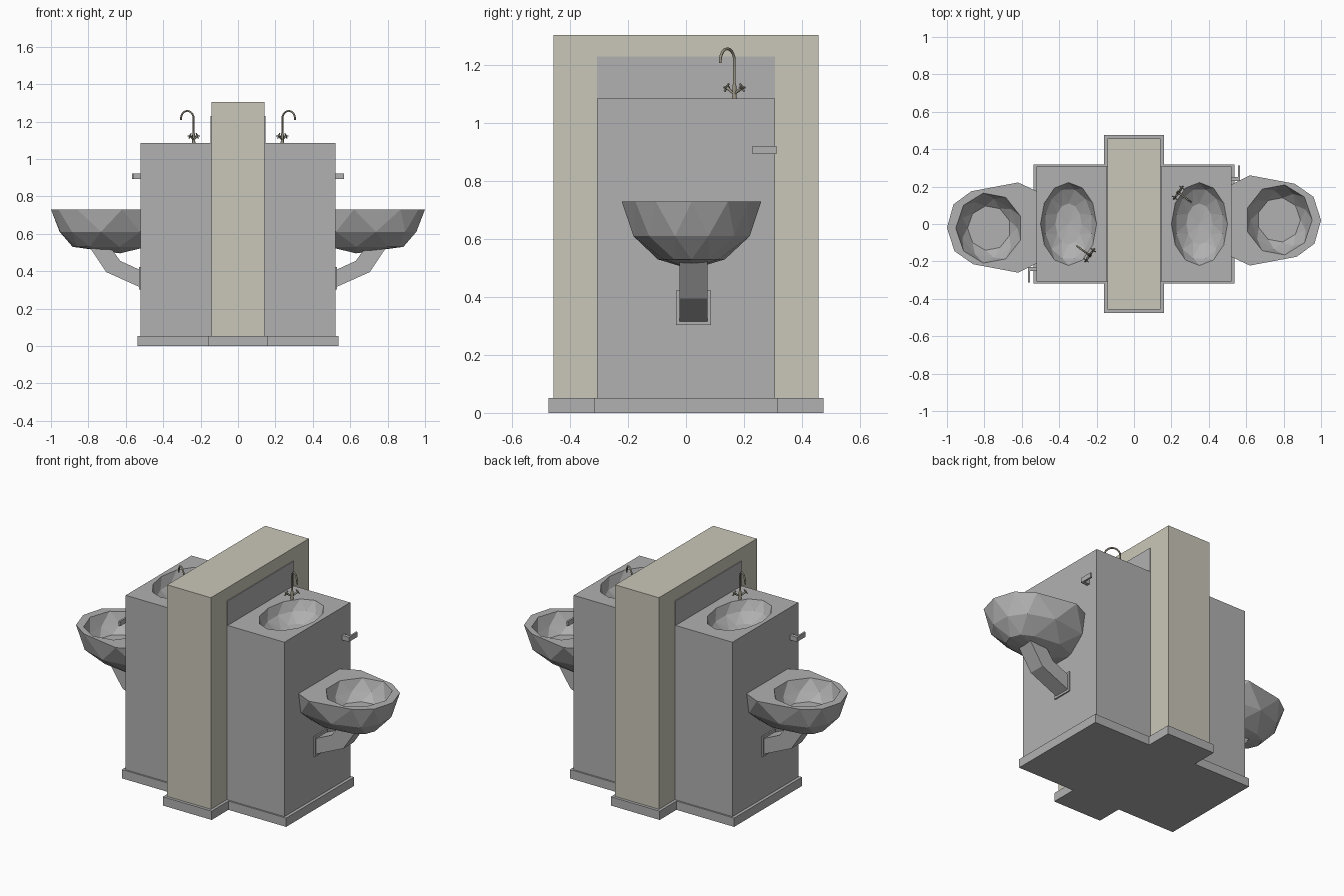
import bpy, bmesh, math
from mathutils import Vector, Matrix

cube = bpy.data.objects.get("Cube")
if cube:
    bpy.data.objects.remove(cube, do_unlink=True)


def material(name, rgb):
    m = bpy.data.materials.new(name)
    m.use_nodes = True
    m.diffuse_color = (*rgb, 1)
    m.node_tree.nodes["Principled BSDF"].inputs["Base Color"].default_value = (*rgb, 1)
    return m


GREY = material("grey stone", (0.44, 0.44, 0.44))
CREAM = material("cream wall", (0.59, 0.57, 0.48))
METAL = material("tap metal", (0.30, 0.28, 0.22))


def finish(name, bm, mat):
    bmesh.ops.recalc_face_normals(bm, faces=bm.faces[:])
    mesh = bpy.data.meshes.new(name)
    bm.to_mesh(mesh)
    bm.free()
    mesh.materials.append(mat)
    ob = bpy.data.objects.new(name, mesh)
    bpy.context.collection.objects.link(ob)
    return ob


def prism(name, profile, axis, lo, hi, mat):
    """Extrude a 2D profile along y or z."""
    place = (lambda p, d: (p[0], d, p[1])) if axis == "y" else (lambda p, d: (p[0], p[1], d))
    bm = bmesh.new()
    a = [bm.verts.new(place(p, lo)) for p in profile]
    b = [bm.verts.new(place(p, hi)) for p in profile]
    bm.faces.new(a)
    bm.faces.new(b)
    for i in range(len(a)):
        j = (i + 1) % len(a)
        bm.faces.new((a[i], a[j], b[j], b[i]))
    return finish(name, bm, mat)


def box(name, x, y, z, mat):
    return prism(name, [(x[0], y[0]), (x[1], y[0]), (x[1], y[1]), (x[0], y[1])], "z", *z, mat)


def ring(bm, points, z):
    return [bm.verts.new((x, y, z)) for x, y in points]


def facet(bm, a, b):
    """Join two rings with triangles, the second being half a step on."""
    n = len(a)
    for i in range(n):
        j = (i + 1) % n
        bm.faces.new((a[i], a[j], b[i]))
        bm.faces.new((b[i], a[j], b[j]))


def fan(bm, a, tip):
    t = bm.verts.new(tip)
    for i in range(len(a)):
        bm.faces.new((a[i], a[(i + 1) % len(a)], t))


def oval(cx, cy, rx, ry, n, start=0.0):
    """Clockwise oval, starting at the given angle in steps."""
    angles = [-(i + start) * math.tau / n for i in range(n)]
    return [(cx + rx * math.cos(t), cy + ry * math.sin(t)) for t in angles]


def scaled(points, cx, cy, sx, sy):
    return [(cx + (x - cx) * sx, cy + (y - cy) * sy) for x, y in points]


def cabinet():
    # Square body whose top is cut by a faceted oval basin
    bm = bmesh.new()
    corners = [(0.13, -0.308), (0.52, -0.308), (0.52, 0.308), (0.13, 0.308)]
    low, top = ring(bm, corners, 0.04), ring(bm, corners, 1.085)
    bm.faces.new(low)
    for i in range(4):
        j = (i + 1) % 4
        bm.faces.new((low[i], low[j], top[j], top[i]))
    n = 12
    rim = ring(bm, oval(0.35, 0, 0.15, 0.222, n), 1.085)
    edges = []
    for loop in (top, rim):
        for i in range(len(loop)):
            pair = (loop[i], loop[(i + 1) % len(loop)])
            edges.append(bm.edges.get(pair) or bm.edges.new(pair))
    bmesh.ops.triangle_fill(bm, edges=edges, use_beauty=True)
    wall = ring(bm, oval(0.35, 0, 0.128, 0.19, n, 0.5), 1.03)
    floor = ring(bm, oval(0.35, 0, 0.07, 0.11, n, 1), 0.985)
    facet(bm, rim, wall)
    facet(bm, wall, floor)
    fan(bm, floor, (0.35, 0, 0.975))
    return finish("cabinet", bm, GREY)


def bowl():
    # Faceted wall-hung bowl, its back hidden in the cabinet
    outline = [(0.40, 0.15), (0.62, 0.26), (0.86, 0.215), (0.96, 0.145), (1.0, 0.02),
               (0.965, -0.105), (0.87, -0.175), (0.62, -0.222), (0.40, -0.12)]
    n = len(outline)
    mids = [((p[0] + q[0]) / 2, (p[1] + q[1]) / 2)
            for p, q in zip(outline, outline[1:] + outline[:1])]
    bm = bmesh.new()
    rim = ring(bm, outline, 0.73)
    belly = ring(bm, scaled(mids, 0.66, 0.018, 0.91, 0.92), 0.61)
    base = ring(bm, scaled(outline[1:] + outline[:1], 0.66, 0.018, 0.66, 0.48), 0.53)
    facet(bm, rim, belly)
    facet(bm, belly, base)
    fan(bm, base, (0.63, 0.018, 0.495))
    # Rim and hollow
    lip = ring(bm, oval(0.775, 0.022, 0.178, 0.19, n, -4), 0.73)
    for i in range(n):
        j = (i + 1) % n
        bm.faces.new((rim[i], rim[j], lip[j], lip[i]))
    inner = ring(bm, oval(0.775, 0.022, 0.152, 0.16, n, -3.5), 0.665)
    floor = ring(bm, oval(0.775, 0.022, 0.115, 0.12, n, -3), 0.62)
    facet(bm, lip, inner)
    facet(bm, inner, floor)
    bm.faces.new(floor)
    return finish("bowl", bm, GREY)


def tube(name, points, radii):
    """Round rod through the points, with one radius per point."""
    curve = bpy.data.curves.new(name, "CURVE")
    curve.dimensions = "3D"
    curve.bevel_depth = 1.0
    curve.bevel_resolution = 1
    curve.use_fill_caps = True
    spline = curve.splines.new("POLY")
    spline.points.add(len(points) - 1)
    for sp, p, r in zip(spline.points, points, radii):
        sp.co = (*p, 1)
        sp.radius = r
    temp = bpy.data.objects.new(name, curve)
    bpy.context.collection.objects.link(temp)
    bpy.context.view_layer.update()
    deps = bpy.context.evaluated_depsgraph_get()
    mesh = bpy.data.meshes.new_from_object(temp.evaluated_get(deps))
    bpy.data.objects.remove(temp, do_unlink=True)
    mesh.materials.clear()
    mesh.materials.append(METAL)
    for f in mesh.polygons:
        f.use_smooth = len(f.vertices) == 4
    ob = bpy.data.objects.new(name, mesh)
    bpy.context.collection.objects.link(ob)
    return ob


def tap():
    foot = Vector((0.237, 0.167, 1.083))
    forward = Vector((0.81, -0.58, 0))
    side = Vector((0.58, 0.81, 0))
    up = Vector((0, 0, 1))
    r = 0.042
    # Flared foot, straight stem and swan-neck spout
    path = [foot, foot + up * 0.012, foot + up * 0.045, foot + up * 0.055]
    for i in range(11):
        t = math.pi * i / 10
        path.append(foot + up * (0.132 + r * math.sin(t)) + forward * r * (1 - math.cos(t)))
    path.append(path[-1] - up * 0.008)
    parts = [tube("tap_spout", path, [0.011, 0.008, 0.008, 0.005] + [0.005] * 12)]
    # Two tilted arms, each with a cross-shaped knob
    for s, label in ((1, "a"), (-1, "b")):
        arm = (side * s * 0.033 + up * 0.022)
        hub = foot + up * 0.018 + arm
        parts.append(tube("tap_arm_" + label, [foot + up * 0.018, hub, hub + arm * 0.12],
                          [0.004, 0.006, 0.005]))
        for k, d in enumerate((forward, arm.cross(forward).normalized())):
            parts.append(tube(f"tap_knob_{label}{k}", [hub - d * 0.016, hub + d * 0.016],
                              [0.0035, 0.0035]))
    return parts


# Central wall and stepped plinth
box("centre_wall", (-0.143, 0.143), (-0.458, 0.458), (0.04, 1.305), CREAM)
quarter = [(0.538, 0.318), (0.16, 0.318), (0.16, 0.475)]
half = quarter + [(-x, y) for x, y in reversed(quarter)]
prism("plinth", half + [(-x, -y) for x, y in half], "z", 0, 0.052, GREY)

# One complete side station
station = [
    cabinet(),
    bowl(),
    box("splash_panel", (0.14, 0.148), (-0.308, 0.308), (1.08, 1.23), GREY),
    prism("bracket_arm", [(0.51, 0.40), (0.63, 0.455), (0.68, 0.525), (0.795, 0.53),
                          (0.705, 0.395), (0.51, 0.308)], "y", -0.022, 0.075, GREY),
    box("bracket_plate", (0.515, 0.528), (-0.035, 0.086), (0.303, 0.423), GREY),
    prism("paper_holder", [(0.51, 0.23), (0.566, 0.23), (0.566, 0.312), (0.555, 0.312),
                           (0.555, 0.25), (0.51, 0.25)], "z", 0.893, 0.921, GREY),
] + tap()

# Repeat the station, turned half a circle, on the other side
for ob in station:
    part = ob.name
    ob.name = "left_" + part
    twin = bpy.data.objects.new("right_" + part, ob.data)
    twin.matrix_world = Matrix.Rotation(math.pi, 4, "Z")
    bpy.context.collection.objects.link(twin)
